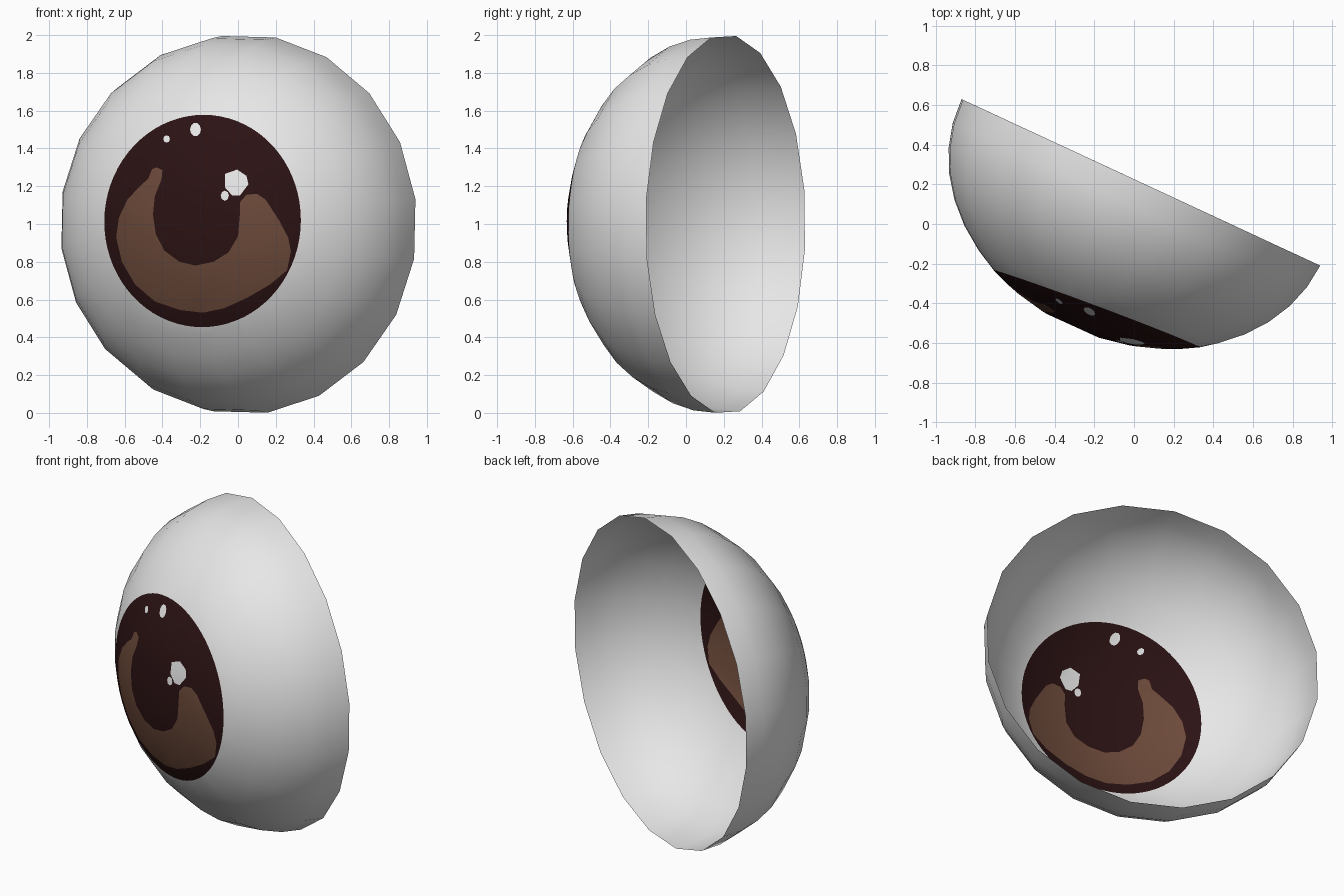
import bpy, math
from mathutils import Vector
from mathutils.geometry import delaunay_2d_cdt

if "Cube" in bpy.data.objects:
    bpy.data.objects.remove(bpy.data.objects["Cube"])

R, DEPTH, SIDES = 1.006, 0.81, 20
CENTRE = Vector((0.035, 0.21, 0.998))     # centre of the open rim
SIDE = Vector((0.907, -0.421, 0))         # across the rim
UP = Vector((0, 0, 1))
OUT = Vector((-0.421, -0.907, 0))         # direction of gaze
LEAN = 0.02                               # slight skew of the dome


def material(name, rgb):
    m = bpy.data.materials.new(name)
    m.diffuse_color = (*rgb, 1)
    m.use_nodes = True
    m.node_tree.nodes["Principled BSDF"].inputs["Base Color"].default_value = m.diffuse_color
    return m


def dome_depth(u, v):
    return DEPTH * math.sqrt(max(0, 1 - (u * u + v * v) / (R * R)))


def lift(p):
    """Flat rim coordinates to a point on the dome."""
    d = dome_depth(*p)
    return CENTRE + SIDE * (p[0] - LEAN * d) + UP * p[1] + OUT * d


def from_front(x, z):
    """Front view position to flat rim coordinates."""
    u, v = 0.0, z - CENTRE.z
    for _ in range(40):
        d = dome_depth(u, v)
        u = (x - CENTRE.x + (0.421 + 0.907 * LEAN) * d) / 0.907
    return Vector((u, v))


def ellipse(cx, cy, rx, ry, n, start=0):
    return [(cx + rx * math.cos(start + math.tau * i / n),
             cy + ry * math.sin(start + math.tau * i / n)) for i in range(n)]


def inside(p, loop):
    hit = False
    for a, b in zip(loop, loop[1:] + loop[:1]):
        if (a[1] > p[1]) != (b[1] > p[1]):
            if p[0] < a[0] + (p[1] - a[1]) * (b[0] - a[0]) / (b[1] - a[1]):
                hit = not hit
    return hit


# Painted outlines, drawn in the front view
iris = [Vector(p) for p in ellipse(0.08, 0.018, 0.553, 0.562, 72)]
crescent = [from_front(x, z) for x, z in [
    (-.43, 1.30), (-.40, 1.285), (-.405, 1.235), (-.44, 1.15), (-.45, 1.05),
    (-.435, .945), (-.39, .86), (-.31, .80), (-.225, .78), (-.13, .80),
    (-.05, .85), (0, .935), (.01, 1.05), (.01, 1.115), (.045, 1.155),
    (.10, 1.16), (.145, 1.13), (.175, 1.085), (.22, 1.015), (.265, .93),
    (.28, .855), (.26, .755), (.17, .68), (.05, .61), (-.07, .555),
    (-.185, .53), (-.31, .545), (-.44, .59), (-.545, .68), (-.615, .80),
    (-.645, .93), (-.63, 1.035), (-.585, 1.13), (-.52, 1.20), (-.475, 1.24),
    (-.455, 1.29)]]
glints = [[from_front(x, z) for x, z in loop] for loop in (
    [(-.07, 1.265), (-.005, 1.288), (.045, 1.255), (.055, 1.21),
     (.01, 1.15), (-.03, 1.15), (-.07, 1.195)],
    ellipse(-.07, 1.15, .022, .027, 8),
    ellipse(-.225, 1.50, .029, .036, 10),
    ellipse(-.378, 1.45, .018, .02, 8))]

# Flat layout: dome rings plus the painted outlines
points, edges = [], []


def add_loop(loop, closed=True):
    n, k = len(points), len(loop)
    points.extend(Vector(p) for p in loop)
    if closed:
        edges.extend((n + i, n + (i + 1) % k) for i in range(k))


for step in range(10):
    r = R * math.cos(math.radians(9 * step))
    add_loop(ellipse(0, 0, r, r, SIDES, math.radians(7.6)), step < 6)
for loop in [iris, crescent] + glints:
    add_loop(loop)
flat, _, faces, *_ = delaunay_2d_cdt(points, edges, [], 0, 1e-5)

# Eye shell: lift the layout onto the dome and colour it by outline
mesh = bpy.data.meshes.new("eye_shell")
mesh.from_pydata([lift(p) for p in flat], [], faces)
for m in (material("eye white", (0.8, 0.8, 0.8)),
          material("dark iris", (0.024, 0.006, 0.0065)),
          material("brown iris", (0.15, 0.068, 0.042))):
    mesh.materials.append(m)
for poly in mesh.polygons:
    c = sum((flat[i] for i in poly.vertices), Vector((0, 0))) / len(poly.vertices)
    poly.use_smooth = True
    if any(inside(c, g) for g in glints) or not inside(c, iris):
        poly.material_index = 0
    else:
        poly.material_index = 2 if inside(c, crescent) else 1
mesh.update()
bpy.context.collection.objects.link(bpy.data.objects.new("eye_shell", mesh))
